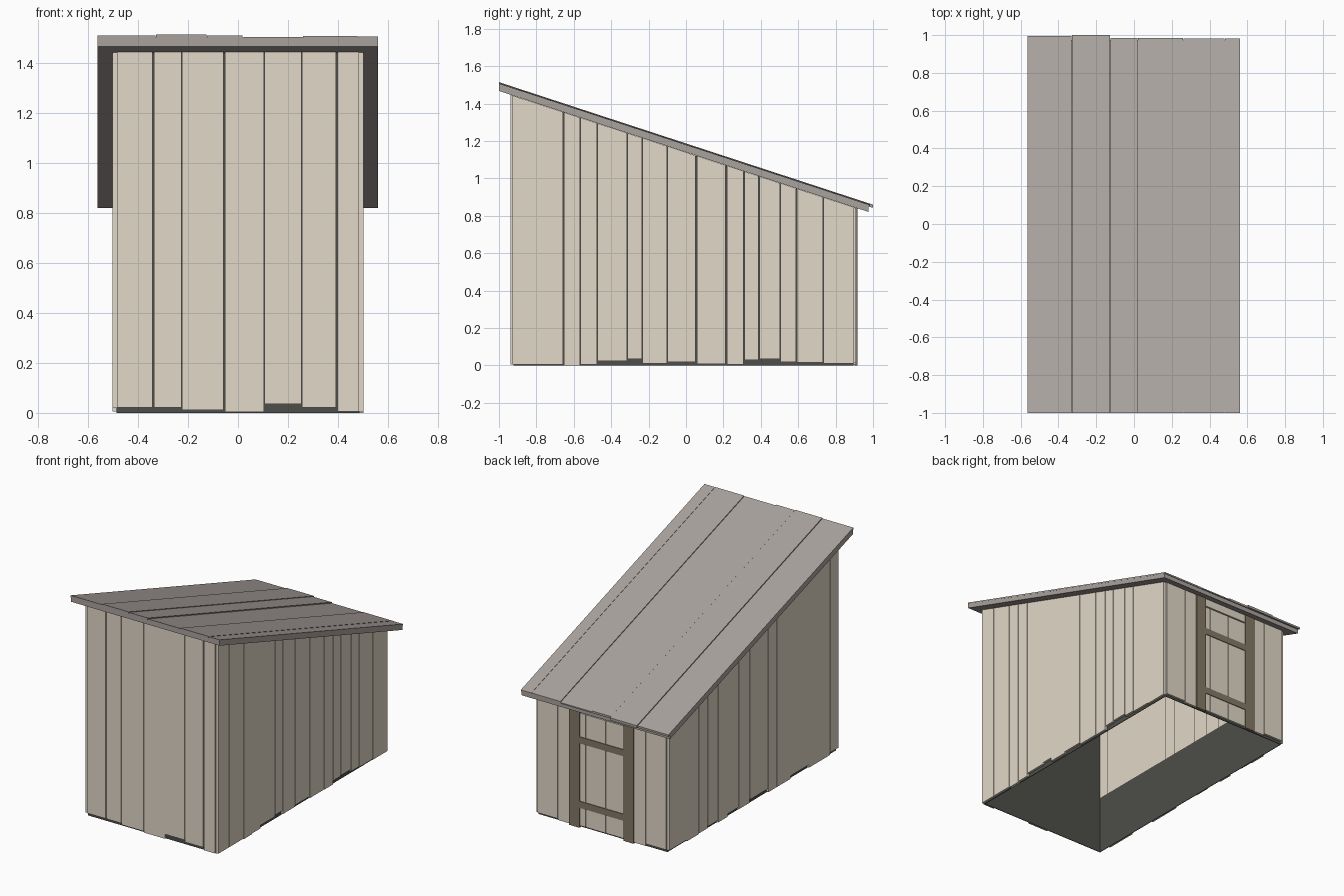
import bpy
import bmesh

if "Cube" in bpy.data.objects:
    bpy.data.objects.remove(bpy.data.objects["Cube"])


def material(name, rgb):
    m = bpy.data.materials.new(name)
    m.use_nodes = True
    m.diffuse_color = (*rgb, 1)
    m.node_tree.nodes["Principled BSDF"].inputs["Base Color"].default_value = (*rgb, 1)
    return m


WALL = material("pale wood", (0.76, 0.69, 0.58))
ROOF = material("grey roof wood", (0.40, 0.365, 0.34))
DARK = material("dark core", (0.075, 0.075, 0.065))
TRIM = material("brown trim", (0.225, 0.188, 0.133))


def under(y):
    """Height of the sloping roof underside."""
    return 1.445 - (y + 0.93) * 0.3275


def flat(z):
    return lambda y: z


def sloped(offset):
    return lambda y: under(y) + offset


def add_box(bm, xs, ys, bottom, top, closed=True):
    """Box whose bottom and top follow a height rule, optionally open below."""
    low, high = [[bm.verts.new((xs[i], ys[j], height(ys[j])))
                  for i, j in ((0, 0), (1, 0), (1, 1), (0, 1))]
                 for height in (bottom, top)]
    if closed:
        bm.faces.new(low[::-1])
    bm.faces.new(high)
    for k in range(4):
        n = (k + 1) % 4
        bm.faces.new((low[k], low[n], high[n], high[k]))


def make(name, mat, boxes):
    bm = bmesh.new()
    for b in boxes:
        add_box(bm, *b)
    mesh = bpy.data.meshes.new(name)
    bm.to_mesh(mesh)
    bm.free()
    mesh.materials.append(mat)
    obj = bpy.data.objects.new(name, mesh)
    bpy.context.collection.objects.link(obj)
    return obj


def spans(seams, wide=()):
    """Neighbouring plank extents: open gaps at wide seams, tight joints elsewhere."""
    def half(s):
        return 0.003 if s in wide else 0.0013
    return [(a + half(a), b - half(b)) for a, b in zip(seams, seams[1:])]


BELOW = sloped(-0.001)

# Dark hollow shell, open below, seen in the gaps and under the planks
core = make("core", DARK, [((-0.487, 0.487), (-0.922, 0.896), flat(0), sloped(-0.002), False)])
shell = core.modifiers.new("shell", "SOLIDIFY")
shell.thickness = 0.006
shell.offset = -1

# Front wall planks
seams = [-0.485, -0.34, -0.225, -0.055, 0.105, 0.255, 0.395, 0.485]
feet = [0.022, 0.022, 0.012, 0.004, 0.035, 0.022, 0.005]
make("front_planks", WALL, [(s, (-0.937, -0.92), flat(f), BELOW)
                            for s, f in zip(spans(seams, (-0.34, -0.055, 0.395)), feet)])

# Side wall planks
left_seams = [-0.93, -0.81, -0.655, -0.565, -0.475, -0.315, -0.235, -0.1,
              0.055, 0.215, 0.31, 0.39, 0.505, 0.59, 0.735, 0.9]
left_feet = [0.005, 0.005, 0, 0.005, 0.025, 0.035, 0.01, 0.02,
             0.008, 0.006, 0.03, 0.035, 0.02, 0.015, 0.01]
left_wide = (-0.655, 0.055, 0.215, 0.31, 0.39, 0.59, 0.9)
right_seams = [-0.93, -0.84, -0.61, -0.41, -0.26, -0.17, 0.03, 0.15,
               0.27, 0.37, 0.48, 0.58, 0.705, 0.9]
right_feet = [0.02, 0.005, 0.025, 0.005, 0.005, 0.03, 0.01, 0.025,
              0.005, 0.02, 0.01, 0.005, 0.015]
right_wide = (-0.84, -0.26, -0.17, 0.15, 0.48, 0.9)
for name, side, seams, feet, wide in (
        ("left_planks", 1, left_seams, left_feet, left_wide),
        ("right_planks", -1, right_seams, right_feet, right_wide)):
    xs = sorted((side * 0.483, side * 0.502))
    make(name, WALL, [(xs, s, flat(f), BELOW)
                      for s, f in zip(spans(seams, wide), feet)])

# Back wall planks on both sides of the door
BACK = (0.892, 0.91)
back = [((-0.485, -0.335), 0.02), ((-0.332, -0.2), 0.006),
        ((0.2, 0.328), 0.006), ((0.332, 0.485), 0.015)]
make("back_planks", WALL, [(s, BACK, flat(f), BELOW) for s, f in back])
make("door_header", WALL, [((-0.2, 0.2), BACK, flat(0.788), BELOW)])

# Door boards, posts and cross bars
make("door_boards", WALL, [(s, BACK, flat(0.012), flat(0.78))
                           for s in spans([-0.18, -0.03, 0.12, 0.18])])
make("door_posts", TRIM, [(xs, (0.9, 0.917), flat(0.0), BELOW)
                          for xs in ((-0.245, -0.17), (0.163, 0.24))])
make("door_bars", TRIM, [((-0.17, 0.163), (0.9, 0.915), flat(z), flat(z + 0.045))
                         for z in (0.135, 0.575)])

# Roof: solid sloping slab with thin uneven boards on top
make("roof_slab", ROOF, [((-0.562, 0.56), (-0.999, 0.975), sloped(0), sloped(0.035))])
seams = [-0.565, -0.33, -0.125, 0.02, 0.26, 0.48, 0.562]
ends = [0.995, 1.0, 0.985, 0.985, 0.981, 0.981]
tops = [0.043, 0.047, 0.044, 0.038, 0.041, 0.04]
make("roof_boards", ROOF, [(s, (-1.0, e), sloped(0.03), sloped(t))
                           for s, e, t in zip(spans(seams), ends, tops)])
